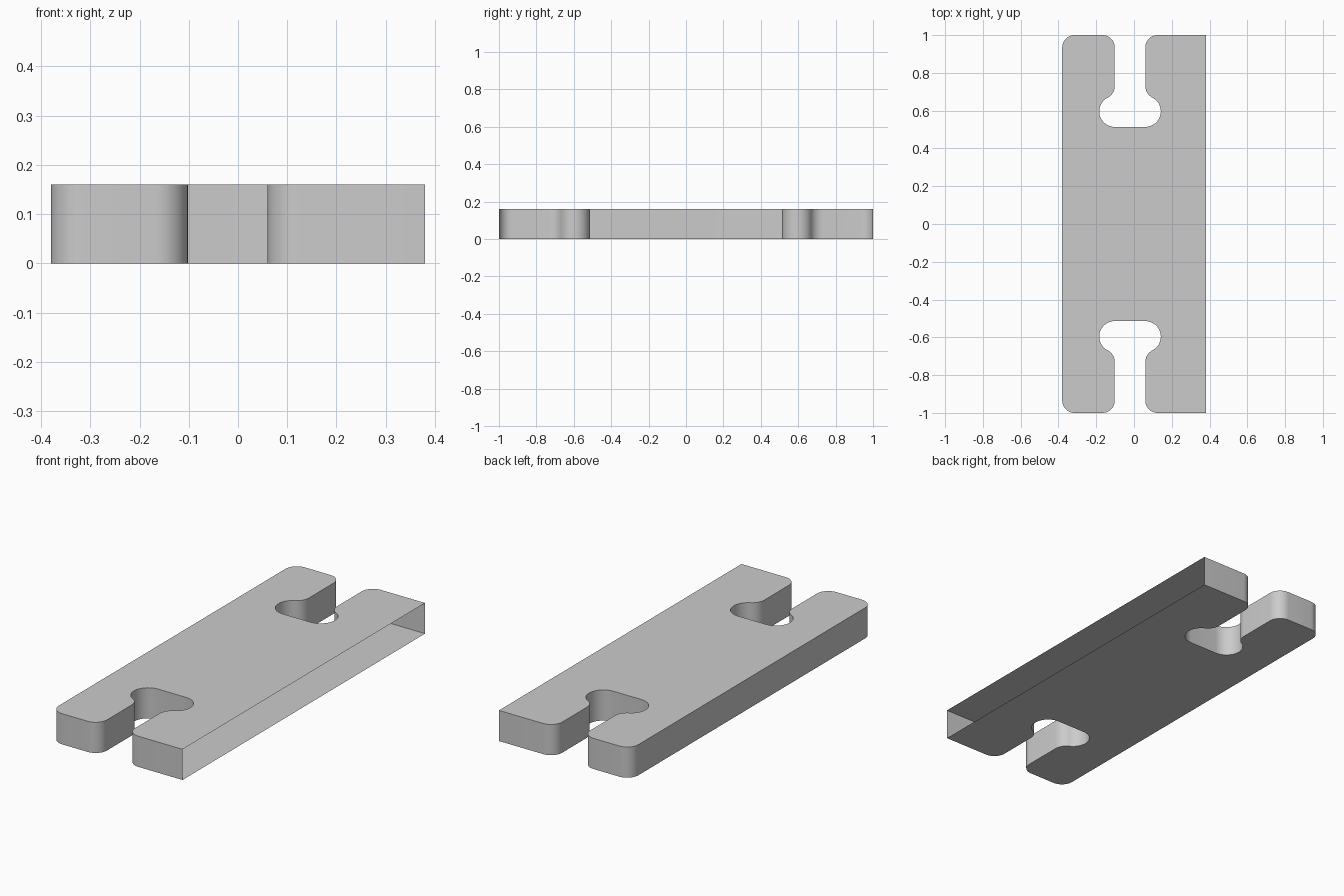
import bpy
import bmesh
from math import acos, cos, sin, radians, degrees, sqrt

# Remove the default cube
cube = bpy.data.objects.get("Cube")
if cube:
    bpy.data.objects.remove(cube, do_unlink=True)

HALF_W, HALF_L, HEIGHT = 0.38, 1.0, 0.16
SLOT_X, SLOT_HALF = -0.021, 0.081      # slot centre line and half width
BULB_Y, BULB_R = 0.596, 0.082          # widened inner end of the slot
FILLET, CORNER = 0.07, 0.065


def arc(cx, cy, r, start, end, steps=12):
    angles = [radians(start + (end - start) * i / steps) for i in range(steps + 1)]
    return [(cx + r * cos(a), cy + r * sin(a)) for a in angles]


# One side of the slot: mouth rounding, neck fillet, bulb
edge = SLOT_X + SLOT_HALF
reach = FILLET + BULB_R
turn = degrees(acos(FILLET / reach))
neck_y = BULB_Y + sqrt(reach ** 2 - FILLET ** 2)
slot_side = (arc(edge + CORNER, HALF_L - CORNER, CORNER, 90, 180)
             + arc(edge + FILLET, neck_y, FILLET, 180, 180 + turn)
             + arc(edge, BULB_Y, BULB_R, turn, -90, 20)[1:])
other_side = [(2 * SLOT_X - x, y) for x, y in reversed(slot_side)]

# Back half of the outline, mirrored to the front
half = ([(HALF_W, HALF_L)] + slot_side + other_side
        + arc(-HALF_W + CORNER, HALF_L - CORNER, CORNER, 90, 180))
outline = half + [(x, -y) for x, y in reversed(half)]

# Hollow shell, left open along the +x side
bm = bmesh.new()
lower = [bm.verts.new((x, y, 0)) for x, y in outline]
upper = [bm.verts.new((x, y, HEIGHT)) for x, y in outline]
bm.faces.new(upper)
bm.faces.new(list(reversed(lower)))
for i in range(len(outline) - 1):
    bm.faces.new((lower[i], lower[i + 1], upper[i + 1], upper[i]))
mesh = bpy.data.meshes.new("slotted_plate")
bm.to_mesh(mesh)
bm.free()

plate = bpy.data.objects.new("slotted_plate", mesh)
bpy.context.collection.objects.link(plate)

# Plain grey finish
grey = bpy.data.materials.new("light_grey")
grey.use_nodes = True
colour = (0.6, 0.6, 0.6, 1)
grey.diffuse_color = colour
grey.node_tree.nodes["Principled BSDF"].inputs["Base Color"].default_value = colour
mesh.materials.append(grey)

# Smooth rounded walls, crisp rims
bpy.ops.object.select_all(action="DESELECT")
plate.select_set(True)
bpy.context.view_layer.objects.active = plate
bpy.ops.object.shade_smooth_by_angle(angle=radians(30))
